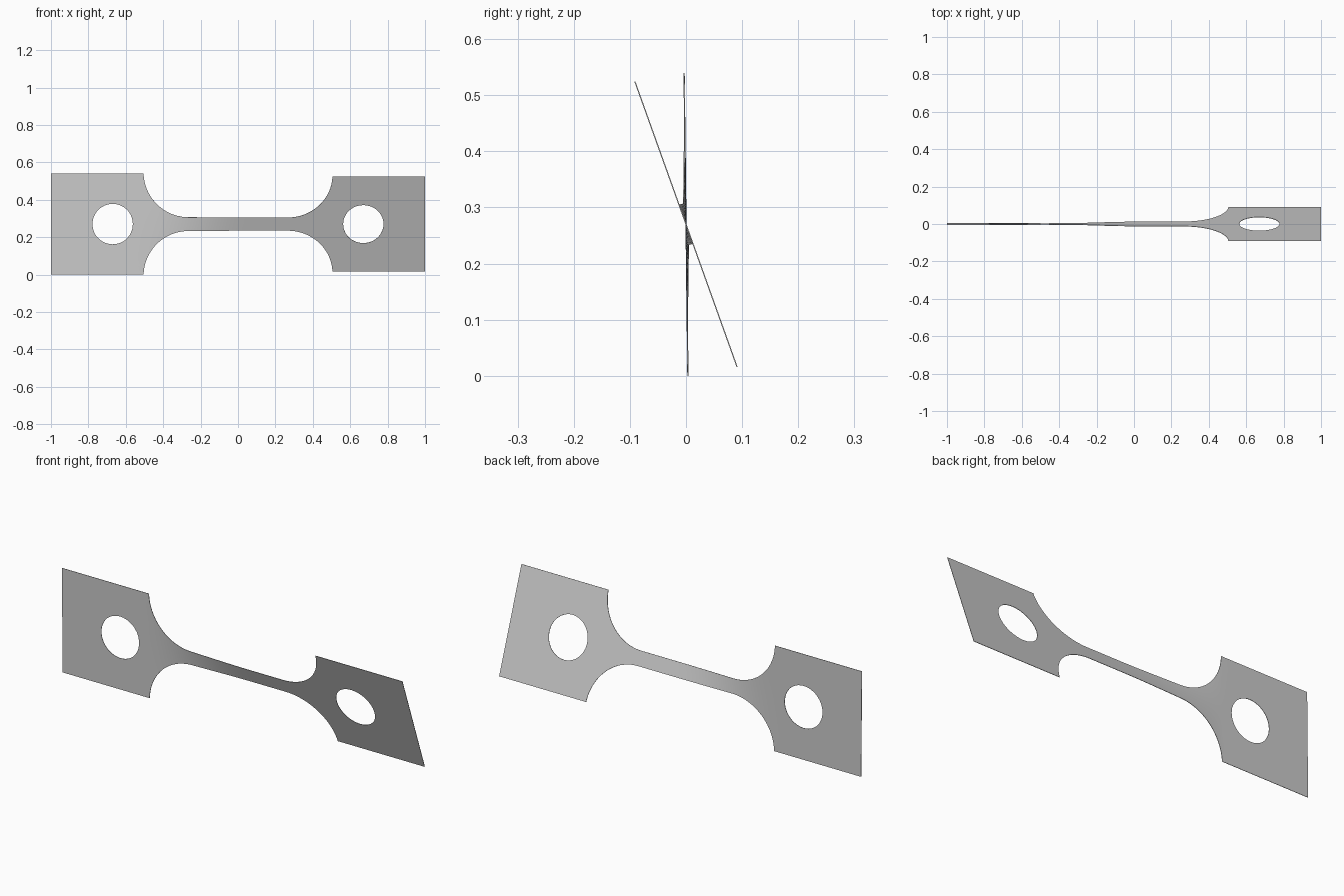
import bpy
import bmesh
from math import sin, cos, atan2, radians

cube = bpy.data.objects.get("Cube")
if cube:
    bpy.data.objects.remove(cube)

HALF_H = 0.27        # half height of the end tabs
NECK = 0.037         # half height of the neck
FILLET = 0.24        # fillet radius
FILLET_X = 0.265     # where the neck meets the fillets
TAB_X = FILLET_X + FILLET
HOLE_X, HOLE_R = 0.67, 0.108
ROWS = 12            # divisions across the plate
THICKNESS = 0.002


def twist(x, v):
    """Place a point of the flat plate, turned about the long axis."""
    t = min(max((x + 0.52) / 0.6, 0), 1)
    a = radians(0.7 + 19 * t * t * (3 - 2 * t))
    return (x, -v * sin(a), HALF_H + v * cos(a))


def skin(bm, lines, closed=False):
    """Fill quads between neighbouring lines of points."""
    rows = [[bm.verts.new(twist(*p)) for p in line] for line in lines]
    pairs = list(zip(rows, rows[1:]))
    if closed:
        pairs.append((rows[-1], rows[0]))
    for a, b in pairs:
        for i in range(len(a) - 1):
            bm.faces.new((a[i], b[i], b[i + 1], a[i + 1]))


bm = bmesh.new()

# Neck with circular fillets widening to the tabs
arc = []
for i in range(25):
    a = radians(90 * i / 24)
    arc.append((FILLET_X + FILLET * sin(a),
                min(NECK + FILLET * (1 - cos(a)), HALF_H)))
arc[-1] = (TAB_X, HALF_H)
straight = [(FILLET_X * (i / 12 - 1), NECK) for i in range(1, 24)]
profile = [(-x, h) for x, h in reversed(arc)] + straight + arc
skin(bm, [[(x, h * (2 * j / ROWS - 1)) for j in range(ROWS + 1)]
          for x, h in profile])

# Square end tabs, each a ring of faces around a round hole
corners = [(TAB_X, -HALF_H), (1, -HALF_H), (1, HALF_H), (TAB_X, HALF_H)]
for side in (-1, 1):
    spokes = []
    for k in range(4):
        (x0, v0), (x1, v1) = corners[k], corners[(k + 1) % 4]
        for j in range(ROWS):
            f = j / ROWS
            x, v = x0 + (x1 - x0) * f, v0 + (v1 - v0) * f
            a = atan2(v, x - HOLE_X)
            hx, hv = HOLE_X + HOLE_R * cos(a), HOLE_R * sin(a)
            spokes.append([(side * (hx + (x - hx) * s / 3), hv + (v - hv) * s / 3)
                           for s in range(4)])
    skin(bm, spokes, closed=True)

# Weld the parts into one sheet
bmesh.ops.remove_doubles(bm, verts=bm.verts, dist=0.0005)
bmesh.ops.recalc_face_normals(bm, faces=bm.faces)
mesh = bpy.data.meshes.new("twisted_plate")
bm.to_mesh(mesh)
bm.free()
plate = bpy.data.objects.new("twisted_plate", mesh)
bpy.context.collection.objects.link(plate)

# Plain grey metal
grey = bpy.data.materials.new("light_grey")
grey.use_nodes = True
colour = (0.6, 0.6, 0.6, 1)
grey.diffuse_color = colour
for node in grey.node_tree.nodes:
    if node.type == 'BSDF_PRINCIPLED':
        node.inputs["Base Color"].default_value = colour
mesh.materials.append(grey)

# Thin sheet thickness and smooth shading with sharp rims
solid = plate.modifiers.new("sheet_thickness", 'SOLIDIFY')
solid.thickness = THICKNESS
solid.offset = 0
bpy.ops.object.select_all(action='DESELECT')
plate.select_set(True)
bpy.context.view_layer.objects.active = plate
bpy.ops.object.modifier_apply(modifier=solid.name)
bpy.ops.object.shade_smooth_by_angle(angle=radians(30))
